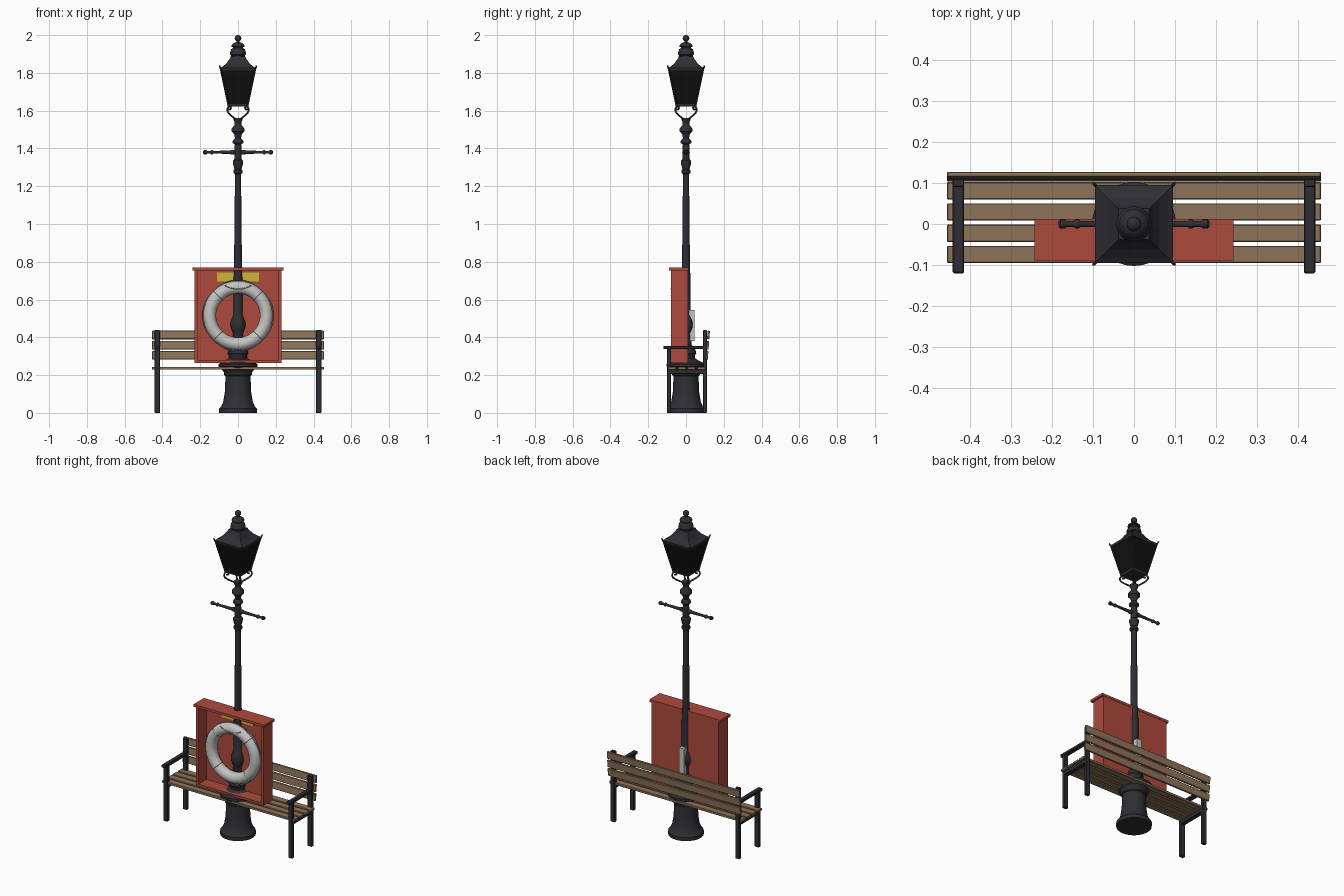
import bpy, bmesh, math
from mathutils import Vector

if "Cube" in bpy.data.objects:
    bpy.data.objects.remove(bpy.data.objects["Cube"])


def material(name, rgb):
    m = bpy.data.materials.new(name)
    m.use_nodes = True
    color = (*rgb, 1)
    m.diffuse_color = color
    bsdf = next(n for n in m.node_tree.nodes if n.type == "BSDF_PRINCIPLED")
    bsdf.inputs["Base Color"].default_value = color
    return m


iron = material("dark iron", (.028, .028, .034))
glass = material("black glass", (.005, .005, .005))
wood = material("brown wood", (.27, .175, .1))
red = material("red paint", (.42, .068, .045))
white = material("off white", (.55, .55, .54))
grey = material("rope grey", (.33, .33, .32))
yellow = material("yellow", (.6, .46, .04))


def finish(ob, name, mat, smooth=True):
    ob.name = ob.data.name = name
    ob.data.materials.append(mat)
    if smooth:
        bpy.ops.object.select_all(action="DESELECT")
        ob.select_set(True)
        bpy.context.view_layer.objects.active = ob
        bpy.ops.object.shade_smooth_by_angle(angle=math.radians(40))
    return ob


def box(name, mat, x, y, z, bevel=0):
    """Box from (min, max) pairs."""
    spans = (x, y, z)
    bpy.ops.mesh.primitive_cube_add(size=1, location=[sum(s) / 2 for s in spans])
    ob = bpy.context.object
    for v in ob.data.vertices:
        v.co = [c * (s[1] - s[0]) for c, s in zip(v.co, spans)]
    if bevel:
        mod = ob.modifiers.new("Bevel", "BEVEL")
        mod.width = bevel
        mod.segments = 1
    return finish(ob, name, mat, False)


def lathe(name, mat, profile, sides=32, smooth=True):
    """Closed solid from (radius, height) rings; four sides give a square."""
    bm = bmesh.new()
    square = sides == 4
    scale, turn = (math.sqrt(2), math.pi / 4) if square else (1, 0)
    rings = []
    for r, z in profile:
        angles = [turn + math.tau * i / sides for i in range(sides)]
        rings.append([bm.verts.new((r * scale * math.cos(a), r * scale * math.sin(a), z))
                      for a in angles])
    for low, high in zip(rings, rings[1:]):
        for i in range(sides):
            j = (i + 1) % sides
            bm.faces.new((low[i], low[j], high[j], high[i]))
    bm.faces.new(rings[0][::-1])
    bm.faces.new(rings[-1])
    mesh = bpy.data.meshes.new(name)
    bm.to_mesh(mesh)
    bm.free()
    ob = bpy.data.objects.new(name, mesh)
    bpy.context.collection.objects.link(ob)
    return finish(ob, name, mat, smooth)


def tube(name, mat, points, radius, cyclic=False, kind="POLY"):
    curve = bpy.data.curves.new(name, "CURVE")
    curve.dimensions = "3D"
    curve.bevel_depth = radius
    curve.bevel_resolution = 2
    curve.use_fill_caps = True
    curve.resolution_u = 5
    spline = curve.splines.new(kind)
    spline.points.add(len(points) - 1)
    for p, co in zip(spline.points, points):
        p.co = (*co, 1)
    spline.use_cyclic_u = cyclic
    if kind == "NURBS":
        spline.use_endpoint_u = True
        spline.order_u = 3
    ob = bpy.data.objects.new(name, curve)
    bpy.context.collection.objects.link(ob)
    curve.materials.append(mat)
    return ob


def torus(name, mat, location, rotation, major, minor, n=48, m=16):
    bpy.ops.mesh.primitive_torus_add(location=location, rotation=rotation, major_radius=major,
                                     minor_radius=minor, major_segments=n, minor_segments=m)
    return finish(bpy.context.object, name, mat)


# Cast iron lamp post
lathe("post_base", iron, [
    (.1, 0), (.1, .022), (.09, .032), (.078, .06), (.07, .11), (.066, .195),
    (.073, .2), (.073, .212), (.085, .228), (.102, .245), (.102, .26),
    (.07, .275), (.047, .29), (.047, .305), (.055, .315), (.05, .335), (.03, .36)])
lathe("post_shaft", iron, [
    (.03, .35), (.026, .42), (.03, .43), (.039, .455), (.039, .48), (.03, .505),
    (.024, .52), (.024, .7), (.021, .78), (.016, 1.265), (.024, 1.27), (.024, 1.285),
    (.019, 1.29), (.027, 1.32), (.027, 1.335), (.018, 1.345), (.02, 1.38),
    (.017, 1.42), (.028, 1.43), (.028, 1.44), (.016, 1.455), (.02, 1.475),
    (.034, 1.49), (.034, 1.505), (.018, 1.525), (.018, 1.54), (.024, 1.55), (.024, 1.562)], 24)

# Ladder bar, turned with knobbed ends
for side in (-1, 1):
    bar = lathe("ladder_bar", iron, [
        (.013, 0), (.013, .03), (.009, .045), (.007, .13), (.011, .135), (.011, .142),
        (.007, .147), (.007, .163), (.011, .168), (.011, .179), (.006, .184)], 12)
    bar.rotation_euler.y = side * math.pi / 2
    bar.location.z = 1.38

# Scrolled lantern brackets and lantern corner bars
arm = [(.01, 1.555), (.022, 1.562), (.05, 1.585), (.058, 1.605), (.05, 1.625),
       (.036, 1.618), (.04, 1.604), (.047, 1.608)]
for sx in (-1, 1):
    for sy in (-1, 1):
        tube("lantern_bracket", iron, [(sx * d, sy * d, z) for d, z in arm], .005, kind="NURBS")
        tube("lantern_corner_bar", iron,
             [(sx * d, sy * d, z) for d, z in ((.051, 1.625), (.092, 1.82), (.098, 1.838))], .004)

# Lantern, roof and chimney
lathe("lantern_glass", glass, [(.05, 1.628), (.09, 1.818)], 4, False)
lathe("lantern_sill", iron, [(.051, 1.622), (.054, 1.634)], 4, False)
lathe("lantern_roof", iron, [(.092, 1.812), (.095, 1.825), (.082, 1.833), (.062, 1.85),
                             (.046, 1.872), (.038, 1.888)], 4, False)
lathe("lantern_chimney", iron, [
    (.036, 1.88), (.036, 1.892), (.043, 1.898), (.043, 1.906), (.036, 1.925), (.026, 1.932),
    (.026, 1.937), (.036, 1.94), (.034, 1.948), (.022, 1.958), (.009, 1.963),
    (.009, 1.968), (.016, 1.975), (.018, 1.983), (.015, 1.993), (.005, 2)], 24)

# Open-fronted rescue cabinet
box("cabinet_back", red, (-.23, .23), (-.002, .01), (.265, .757))
box("cabinet_floor", red, (-.23, .23), (-.08, .01), (.265, .279))
box("cabinet_lid", red, (-.242, .242), (-.09, .012), (.755, .77))
for side in (-1, 1):
    box("cabinet_side", red, sorted((side * .23, side * .215)), (-.08, .01), (.265, .757))
box("cabinet_sign", yellow, (-.11, .11), (-.006, -.001), (.695, .742))
box("cabinet_bracket", white, (-.017, .017), (.01, .045), (.38, .545))

# Lifebuoy with bands and grab rope
center = Vector((0, -.045, .515))
torus("lifebuoy", white, center, (math.pi / 2, 0, 0), .15, .034)
rope = []
for i in range(64):
    a = math.tau * i / 64
    r = .182 + .007 * abs(math.cos(2 * a))
    rope.append(center + Vector((r * math.cos(a), 0, r * math.sin(a))))
tube("grab_rope", grey, rope, .003, True)
for i in range(4):
    a = math.pi / 4 + i * math.pi / 2
    torus("lifebuoy_band", grey, center + Vector((math.cos(a), 0, math.sin(a))) * .15,
          (0, -a, 0), .033, .003, 24, 6)
tube("hanging_rope", grey, [(-.07, -.075, .675), (0, -.082, .635), (.07, -.075, .675)], .003,
     kind="NURBS")

# Bench seat and back slats
for i in range(4):
    y = -.095 + i * .0517
    box("seat_slat", wood, (-.455, .455), (y, y + .042), (.229, .244), .002)
for i in range(3):
    z, y = .282 + i * .054, .105 + i * .004
    slat = box("back_slat", wood, (-.455, .455), (y, y + .012), (z, z + .045), .002)
    slat.rotation_euler.x = math.radians(-5)

# Bench iron ends
for side in (-1, 1):
    x = sorted((side * .413, side * .441))
    box("front_leg", iron, x, (-.1, -.08), (0, .34), .002)
    box("back_leg", iron, x, (.09, .11), (0, .438), .002)
    box("armrest", iron, x, (-.12, .1), (.337, .355), .003)
    box("seat_rail", iron, x, (-.1, .1), (.207, .229), .002)
